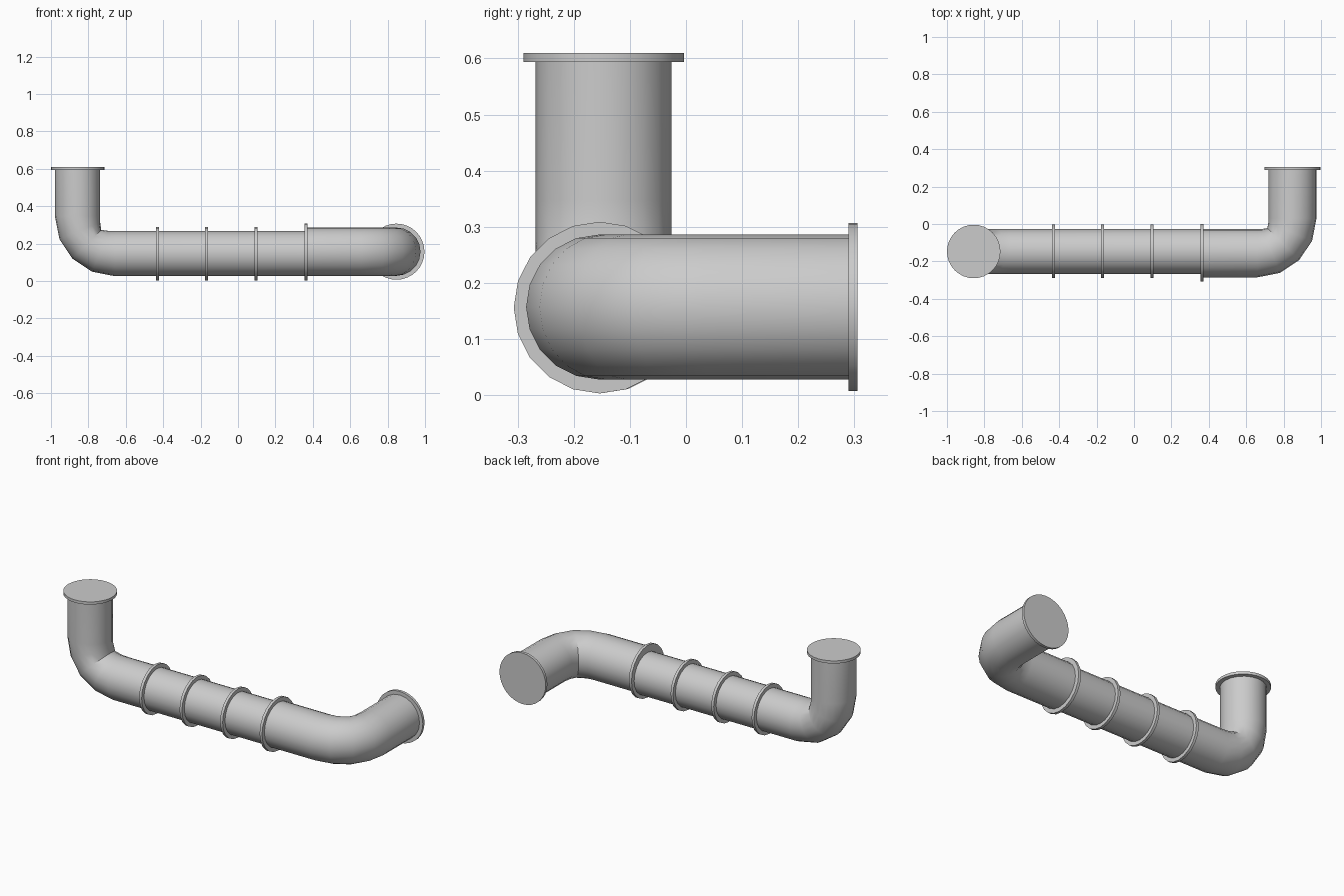
import bpy, bmesh, math
from mathutils import Vector

if "Cube" in bpy.data.objects:
    bpy.data.objects.remove(bpy.data.objects["Cube"])

SIDES = 20


def finish(bm, name):
    bmesh.ops.recalc_face_normals(bm, faces=bm.faces[:])
    mesh = bpy.data.meshes.new(name)
    bm.to_mesh(mesh)
    bm.free()
    ob = bpy.data.objects.new(name, mesh)
    bpy.context.collection.objects.link(ob)
    bpy.ops.object.select_all(action='DESELECT')
    ob.select_set(True)
    bpy.context.view_layer.objects.active = ob
    bpy.ops.object.shade_smooth_by_angle(angle=math.radians(30))
    return ob


def elbow_pipe(name, pivot, d1, d2, bend, r, len1, len2, inner_max, steps=4):
    """Two straight runs joined by a bend about pivot, tight on the inside."""
    pivot, d1, d2 = Vector(pivot), Vector(d1), Vector(d2)
    side = d1.cross(d2)
    bm = bmesh.new()

    def ring(t, shift):
        c, s = math.cos(t), math.sin(t)
        radial = d1 * c + d2 * s
        inner = min((bend - r) / max(c, s), inner_max)
        outer = bend + r
        mid, half = (inner + outer) / 2, (outer - inner) / 2
        verts = []
        for i in range(SIDES):
            a = 2 * math.pi * i / SIDES
            p = radial * (mid + half * math.cos(a)) + side * (r * math.sin(a))
            verts.append(bm.verts.new(pivot + p + shift))
        return verts

    zero = Vector((0, 0, 0))
    rings = [ring(0, -d2 * len1)]
    rings += [ring(math.pi / 2 * i / steps, zero) for i in range(steps + 1)]
    rings.append(ring(math.pi / 2, -d1 * len2))
    for a, b in zip(rings, rings[1:]):
        for i in range(SIDES):
            j = (i + 1) % SIDES
            bm.faces.new((a[i], a[j], b[j], b[i]))
    bm.faces.new(rings[0])
    bm.faces.new(rings[-1])
    return finish(bm, name)


def disc(name, loc, axis, r, depth=0.016, sides=SIDES):
    bm = bmesh.new()
    bmesh.ops.create_cone(bm, cap_ends=True, segments=sides,
                          radius1=r, radius2=r, depth=depth)
    rot = Vector((0, 0, 1)).rotation_difference(Vector(axis)).to_matrix()
    bmesh.ops.rotate(bm, verts=bm.verts[:], matrix=rot)
    bmesh.ops.translate(bm, verts=bm.verts[:], vec=loc)
    return finish(bm, name)


# Long pipe turning upward at the left end
elbow_pipe("long_pipe", (-0.658, -0.147, 0.347), (-1, 0, 0), (0, 0, -1),
           0.2, 0.121, 0.255, 1.023, 0.104)
# Wider pipe turning to the back at the right end
elbow_pipe("wide_pipe", (0.66, 0.031, 0.157), (1, 0, 0), (0, -1, 0),
           0.187, 0.129, 0.267, 0.295, 0.075)

# End flanges
disc("top_flange", (-0.857, -0.147, 0.602), (0, 0, 1), 0.143, sides=32)
disc("back_flange", (0.847, 0.298, 0.157), (0, 1, 0), 0.15, sides=32)

# Collars along the run
for i, x in enumerate((-0.431, -0.169, 0.095)):
    disc(f"collar_{i + 1}", (x, -0.147, 0.147), (1, 0, 0), 0.143)
disc("joint_collar", (0.363, -0.154, 0.156), (1, 0, 0), 0.153)
